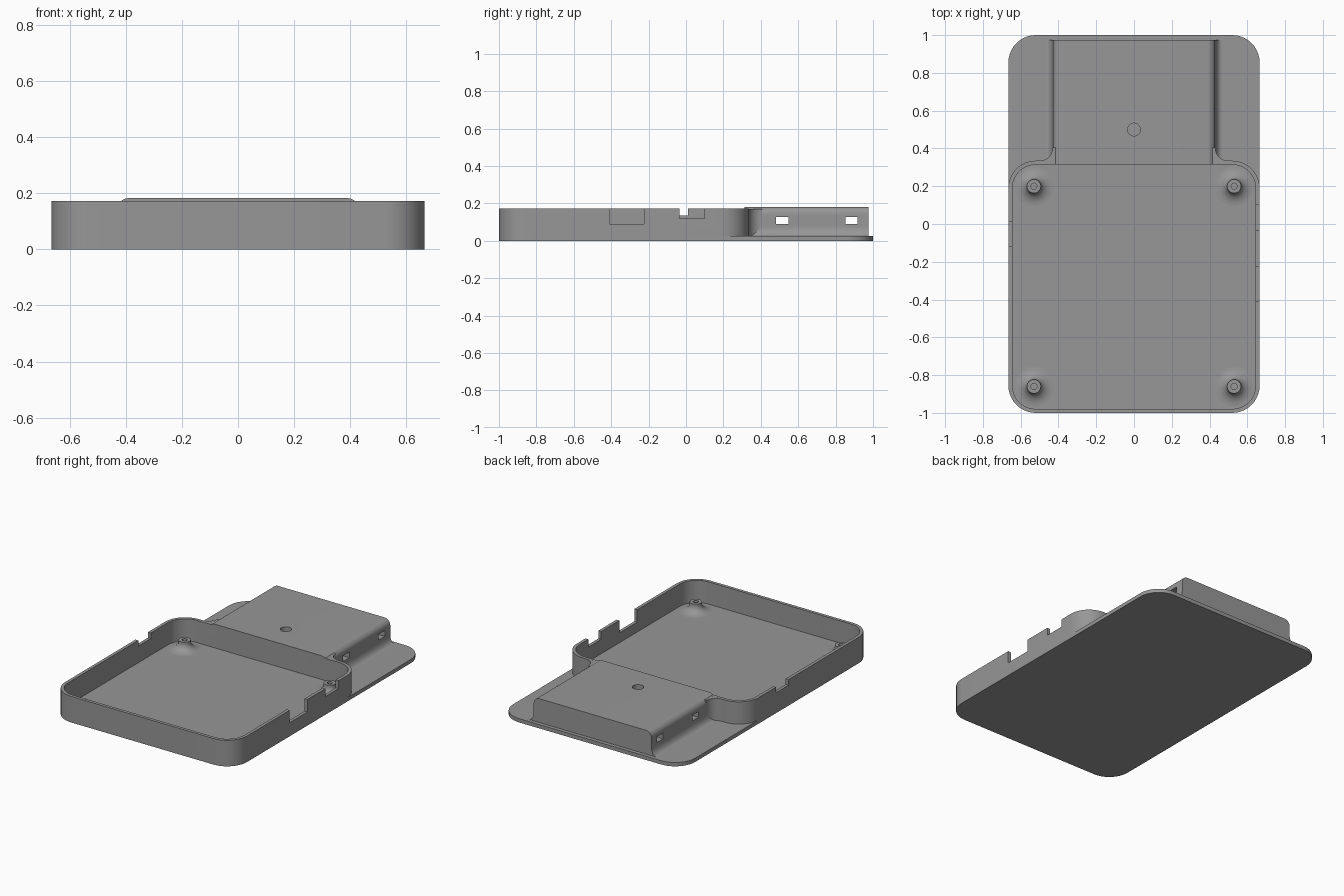
import bpy, bmesh, math
from mathutils import Vector

if "Cube" in bpy.data.objects:
    bpy.data.objects.remove(bpy.data.objects["Cube"])

grey = bpy.data.materials.new("plain grey")
grey.diffuse_color = (0.31, 0.31, 0.31, 1)
grey.use_nodes = True
grey.node_tree.nodes["Principled BSDF"].inputs["Base Color"].default_value = grey.diffuse_color

FLOOR, RIM, TOP = 0.025, 0.172, 0.182   # plate top, tray rim, platform top
HW, BACK, WALL = 0.665, 0.335, 0.021    # half width, tray back, wall thickness


def finish(name, bm):
    bmesh.ops.recalc_face_normals(bm, faces=bm.faces)
    me = bpy.data.meshes.new(name)
    bm.to_mesh(me)
    bm.free()
    me.materials.append(grey)
    ob = bpy.data.objects.new(name, me)
    bpy.context.collection.objects.link(ob)
    return ob


def arc(cx, cy, rx, ry, a0, a1, n=10):
    return [(cx + rx * math.cos(math.radians(a0 + (a1 - a0) * i / n)),
             cy + ry * math.sin(math.radians(a0 + (a1 - a0) * i / n))) for i in range(n + 1)]


def rounded(x0, x1, y0, y1, r):
    return (arc(x1 - r, y1 - r, r, r, 0, 90) + arc(x0 + r, y1 - r, r, r, 90, 180)
            + arc(x0 + r, y0 + r, r, r, 180, 270) + arc(x1 - r, y0 + r, r, r, 270, 360))


def prism(name, pts, offset, depth):
    """Extrude 3D outline points along a depth vector."""
    bm = bmesh.new()
    f = bm.faces.new([bm.verts.new(Vector(p) + Vector(offset)) for p in pts])
    res = bmesh.ops.extrude_face_region(bm, geom=[f], use_keep_orig=True)
    vs = [g for g in res["geom"] if isinstance(g, bmesh.types.BMVert)]
    bmesh.ops.translate(bm, verts=vs, vec=Vector(depth))
    return finish(name, bm)


def flat_prism(name, pts, z0, z1):
    return prism(name, [(x, y, 0) for x, y in pts], (0, 0, z0), (0, 0, z1 - z0))


def box(name, x0, x1, y0, y1, z0, z1):
    return flat_prism(name, [(x0, y0), (x1, y0), (x1, y1), (x0, y1)], z0, z1)


def cut(ob, cutter):
    """Subtract the cutter and remove it."""
    mod = ob.modifiers.new("cut", 'BOOLEAN')
    mod.operation, mod.solver, mod.object = 'DIFFERENCE', 'EXACT', cutter
    bpy.context.view_layer.objects.active = ob
    bpy.ops.object.modifier_apply(modifier=mod.name)
    bpy.data.objects.remove(cutter)


# base plate
flat_prism("base_plate", rounded(-HW, HW, -1, 1, 0.145), 0, FLOOR)

# tray wall with open connector notches
tray = flat_prism("tray_wall", rounded(-HW, HW, -1, BACK, 0.145), FLOOR, RIM)
cut(tray, flat_prism("tray_cutter", rounded(-HW + WALL, HW - WALL, -1 + WALL, BACK - WALL, 0.124),
                     FLOOR - 0.05, RIM + 0.05))
for x, y0, y1, z in ((HW, -0.41, -0.225, 0.09), (HW, -0.035, 0.10, 0.12), (-HW, -0.12, 0.01, 0.135)):
    cut(tray, box("notch_cutter", x - 0.05, x + 0.05, y0, y1, z, RIM + 0.05))

# raised platform: flared foot, straight flank, rounded shoulder
half = (arc(0.465, FLOOR + 0.055, 0.035, 0.055, 270, 180) + arc(0.39, TOP - 0.04, 0.04, 0.04, 0, 90))
outline = half + [(-x, z) for x, z in reversed(half)]
platform = prism("raised_platform", [(x, 0, z) for x, z in outline],
                 (0, BACK - WALL, 0), (0, 0.975 - BACK + WALL, 0))
# strap tunnels and blind screw hole
for y in (0.515, 0.885):
    cut(platform, box("strap_cutter", -0.6, 0.6, y - 0.033, y + 0.033, 0.09, 0.128))
cut(platform, flat_prism("hole_cutter", arc(0, 0.5, 0.034, 0.034, 0, 348.75, 31), 0.04, 0.3))
# trim the flared foot inside the tray
for s in (-1, 1):
    x0, x1 = sorted((s * 0.431, s * 0.6))
    cut(platform, box("foot_cutter", x0, x1, 0.25, BACK - 0.005, -0.1, 0.3))

# curved fillets joining the platform to the tray
for s, side in ((-1, "left"), (1, "right")):
    pts = [(0.412, BACK - 0.01), (0.412, 0.405)] + arc(0.50, 0.405, 0.07, 0.07, 180, 270) + [(0.50, BACK - 0.01)]
    flat_prism(side + "_fillet", [(s * x, y) for x, y in pts], FLOOR, 0.1715)


# standoffs: turned profile with a concave foot and screw hole
def standoff(name, x, y, n=32):
    prof = arc(0.105, 0.073, 0.068, 0.048, 270, 180, 8) + [(0.037, 0.085), (0.016, 0.085), (0.016, 0.035), (0, 0.035)]
    bm = bmesh.new()
    vs = [bm.verts.new((r, 0, z)) for r, z in prof]
    es = [bm.edges.new(p) for p in zip(vs, vs[1:])]
    bmesh.ops.spin(bm, geom=vs + es, cent=(0, 0, 0), axis=(0, 0, 1), angle=2 * math.pi, steps=n)
    bmesh.ops.remove_doubles(bm, verts=bm.verts, dist=1e-5)
    bmesh.ops.translate(bm, verts=bm.verts, vec=(x, y, 0))
    return finish(name, bm)


for x, side in ((-0.53, "left"), (0.53, "right")):
    for y, end in ((-0.86, "front"), (0.2, "back")):
        standoff(f"{end}_{side}_standoff", x, y)

# smooth curved walls, keep crisp edges
bpy.ops.object.select_all(action='SELECT')
bpy.context.view_layer.objects.active = platform
bpy.ops.object.shade_smooth_by_angle(angle=math.radians(30))
